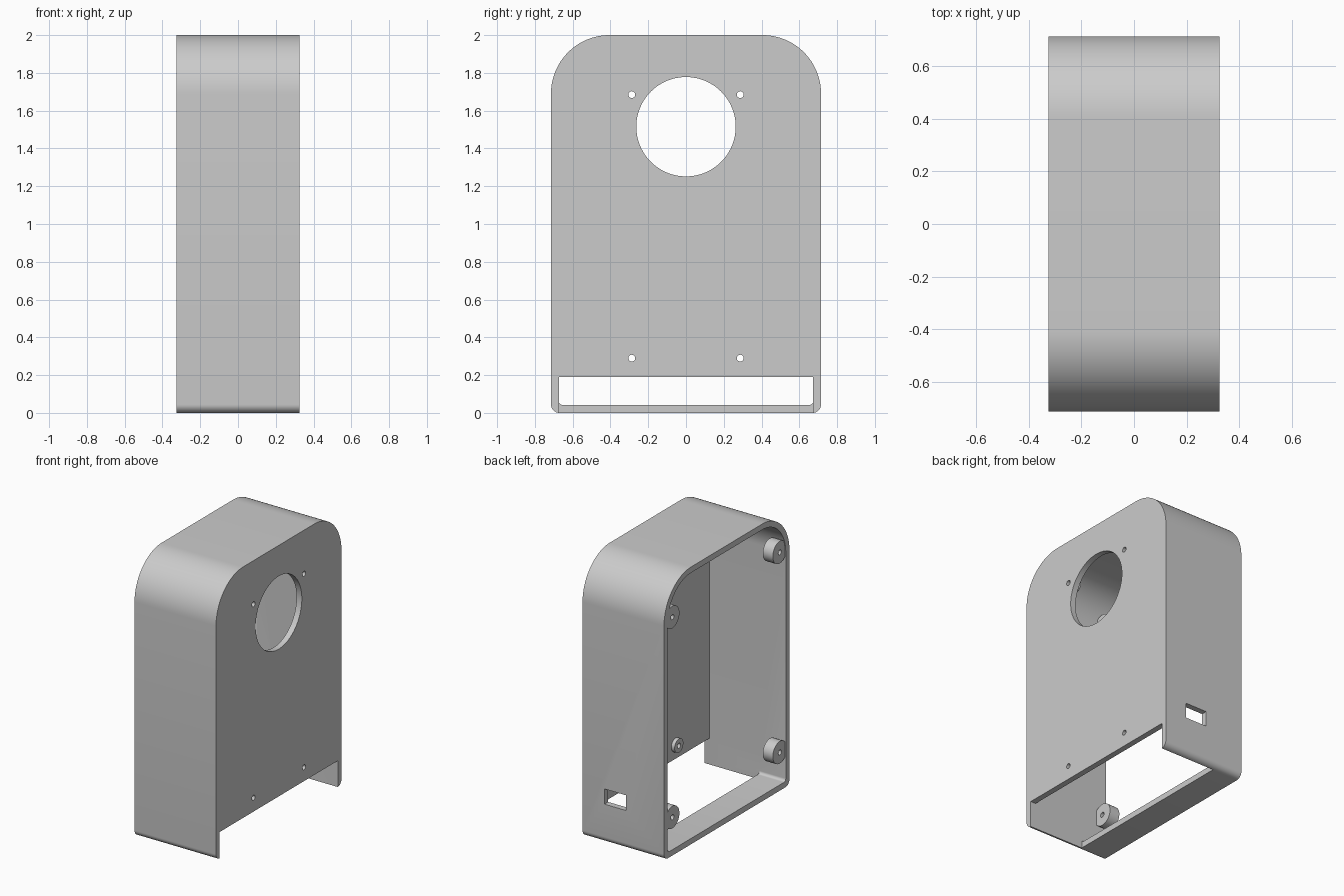
import bpy, bmesh
from math import sin, cos, pi, radians

cube = bpy.data.objects.get("Cube")
if cube:
    bpy.data.objects.remove(cube, do_unlink=True)

grey = bpy.data.materials.new("light grey plastic")
grey.use_nodes = True
COLOUR = (0.6, 0.6, 0.6, 1)
grey.diffuse_color = COLOUR
grey.node_tree.nodes["Principled BSDF"].inputs["Base Color"].default_value = COLOUR

W, D, H = 0.325, 0.715, 2.0      # half width, half depth, height
WALL = 0.042
TOP_R, LOW_R = 0.31, 0.045


def arc(cy, cz, r, start, sweep, n):
    return [(cy + r * cos(start + sweep * i / n), cz + r * sin(start + sweep * i / n))
            for i in range(n + 1)]


def circle(cy, cz, r, n=48):
    return arc(cy, cz, r, 0, 2 * pi, n)[:-1]


def rect(y0, y1, z0, z1):
    return [(y0, z0), (y1, z0), (y1, z1), (y0, z1)]


def case_outline(inset, low_r):
    """Upright outline with large top corners and small bottom corners."""
    d, low, high, top_r = D - inset, inset, H - inset, TOP_R - inset
    q = pi / 2
    return (arc(d - top_r, high - top_r, top_r, 0, q, 24)
            + arc(top_r - d, high - top_r, top_r, q, q, 24)
            + arc(low_r - d, low + low_r, low_r, 2 * q, q, 8)
            + arc(d - low_r, low + low_r, low_r, 3 * q, q, 8))


def prism(name, outline, x0, x1):
    """Extrude a closed (y, z) outline from x0 to x1."""
    bm = bmesh.new()
    face = bm.faces.new([bm.verts.new((x0, y, z)) for y, z in outline])
    grown = bmesh.ops.extrude_face_region(bm, geom=[face])["geom"]
    verts = [g for g in grown if isinstance(g, bmesh.types.BMVert)]
    bmesh.ops.translate(bm, vec=(x1 - x0, 0, 0), verts=verts)
    bmesh.ops.recalc_face_normals(bm, faces=bm.faces)
    mesh = bpy.data.meshes.new(name)
    bm.to_mesh(mesh)
    bm.free()
    mesh.materials.append(grey)
    obj = bpy.data.objects.new(name, mesh)
    bpy.context.collection.objects.link(obj)
    return obj


def activate(obj):
    bpy.ops.object.select_all(action="DESELECT")
    obj.select_set(True)
    bpy.context.view_layer.objects.active = obj


def cut(obj, outline, x0, x1):
    """Subtract a prism and discard the cutter."""
    cutter = prism("cutter", outline, x0, x1)
    cutter.hide_render = True
    activate(obj)
    mod = obj.modifiers.new("cut", "BOOLEAN")
    mod.operation, mod.solver, mod.object = "DIFFERENCE", "EXACT", cutter
    bpy.ops.object.modifier_apply(modifier=mod.name)
    bpy.data.objects.remove(cutter, do_unlink=True)


def smooth(obj):
    activate(obj)
    bpy.ops.object.shade_smooth_by_angle(angle=radians(30))


# Hollow case, open on the -x side
case = prism("case_shell", case_outline(0, LOW_R), -W, W)
inner = D - WALL
cut(case, case_outline(WALL, 0.02), -W - 0.1, W - WALL)

# Opening through the bottom of the panel and most of the floor
cut(case, rect(-inner, inner, -0.1, 0.19), -0.115, W + 0.1)

# Large round opening and four screw holes in the panel
cut(case, circle(0, 1.515, 0.263, 96), 0.1, W + 0.1)
screws = [(y, z) for y in (-0.287, 0.287) for z in (0.29, 1.685)]
for y, z in screws:
    cut(case, circle(y, z, 0.018, 24), 0.1, W + 0.1)

# Cable slot in the back wall
cut(case, rect(0.6, 0.8, 0.28, 0.39), -0.022, 0.15)
smooth(case)

# Low bosses behind the screw holes
for i, (y, z) in enumerate(screws):
    boss = prism(f"panel_boss_{i + 1}", circle(y, z, 0.05), 0.257, W - WALL)
    cut(boss, circle(y, z, 0.018, 24), 0.1, W)
    smooth(boss)

# Cover posts in the corners of the open side
posts = [(y, z) for y in (-0.612, 0.612) for z in (0.272, 1.715)]
for i, (y, z) in enumerate(posts):
    post = prism(f"cover_post_{i + 1}", circle(y, z, 0.08), -W + 0.005, -0.24)
    cut(post, circle(y, z, 0.018, 24), -W - 0.1, 0)
    smooth(post)
